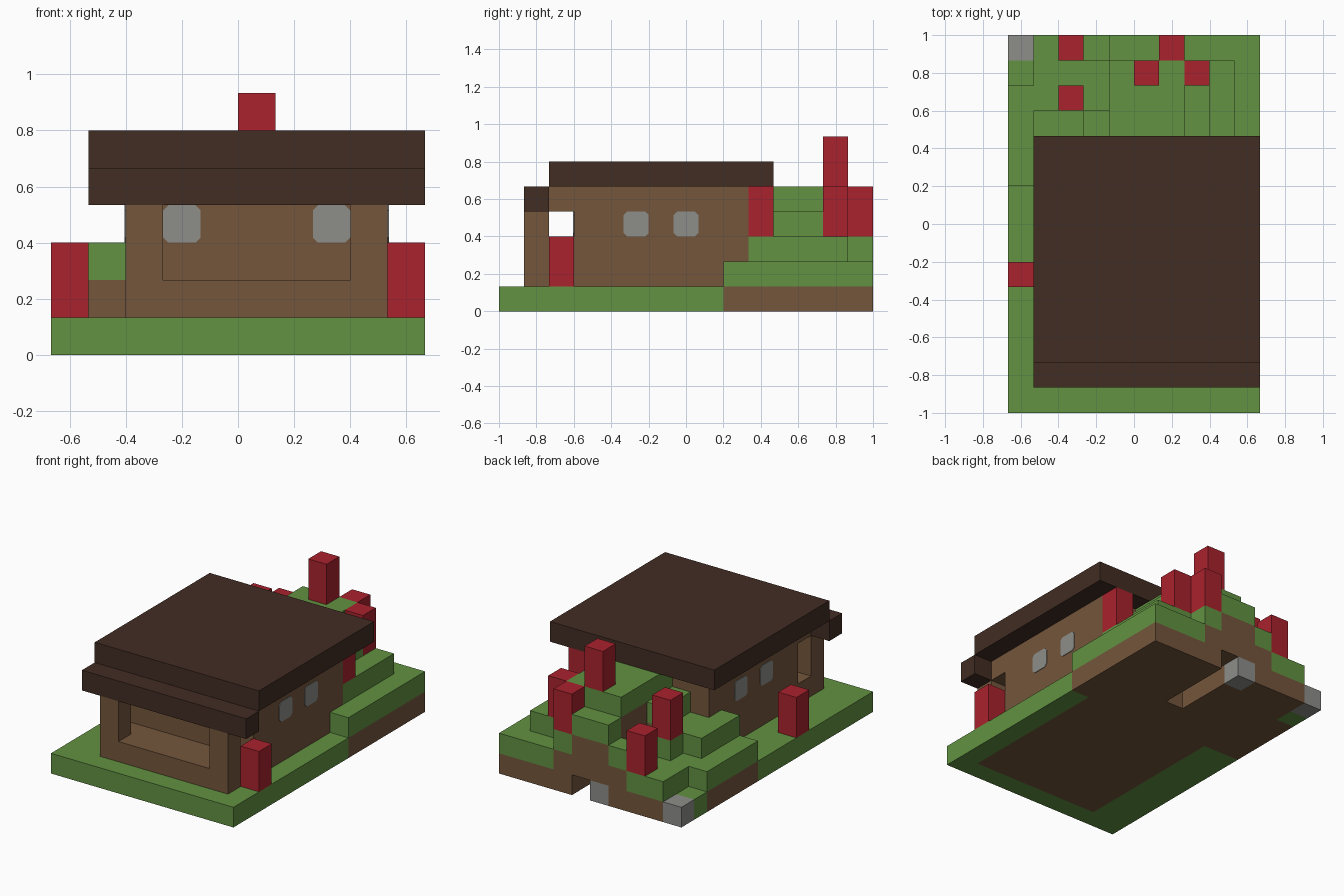
import bpy, bmesh, math
from mathutils import Vector

cube = bpy.data.objects.get("Cube")
if cube:
    bpy.data.objects.remove(cube, do_unlink=True)

U = 2 / 15                      # edge of one block
ORIGIN = Vector((5, 7.5, 0))    # centre of the plot, in blocks


def material(name, rgb):
    m = bpy.data.materials.new(name)
    m.use_nodes = True
    m.diffuse_color = (*rgb, 1)
    m.node_tree.nodes["Principled BSDF"].inputs["Base Color"].default_value = (*rgb, 1)
    return m


MATS = {
    "grass": material("grass green", (0.122, 0.287, 0.054)),
    "earth": material("earth brown", (0.174, 0.093, 0.045)),
    "roof": material("dark roof brown", (0.054, 0.026, 0.017)),
    "red": material("red", (0.40, 0.016, 0.027)),
    "stone": material("stone grey", (0.27, 0.275, 0.255)),
}

blocks = {}                     # cell -> (part name, colour)


def fill(part, colour, x, y, z):
    """Fill a box of blocks; each range is (start, end)."""
    for i in range(*x):
        for j in range(*y):
            for k in range(*z):
                blocks[i, j, k] = (part, colour)


def clear(x, y, z):
    for i in range(*x):
        for j in range(*y):
            for k in range(*z):
                blocks.pop((i, j, k), None)


# Ground: flat lawn in front, stepped hill behind (heights per row)
HILL = ["2311111112", "2334555432", "2334555432",
        "2232555432", "1222555332", "1223443222"]
fill("ground", "grass", (0, 10), (0, 9), (0, 1))
for j, row in enumerate(HILL, start=9):
    for i, h in enumerate(map(int, row)):
        fill("ground", "earth", (i, i + 1), (j, j + 1), (0, h - 1))
        fill("ground", "grass", (i, i + 1), (j, j + 1), (h - 1, h))
fill("ground", "earth", (2, 9), (1, 10), (0, 1))

# Tunnel into the hill and the stones beside it
clear((5, 6), (11, 15), (0, 1))
fill("stones", "stone", (4, 5), (14, 15), (0, 1))
fill("stones", "stone", (0, 1), (14, 15), (0, 1))

# House: main body, porch floor, posts and lintel
fill("house", "earth", (2, 9), (3, 10), (1, 5))
fill("house", "earth", (2, 9), (1, 3), (1, 2))
for i in (2, 8):
    fill("house", "earth", (i, i + 1), (1, 2), (2, 4))
fill("house", "earth", (2, 9), (2, 3), (4, 5))

# Roof slab and porch eave
fill("roof", "roof", (1, 10), (2, 11), (5, 6))
fill("roof", "roof", (1, 10), (1, 2), (4, 5))

# Red posts, two blocks tall: column, row, foot height
for i, j, k in [(9, 2, 1), (0, 5, 1), (8, 10, 3), (2, 12, 3),
                (5, 13, 5), (7, 13, 3), (2, 14, 2), (6, 14, 3)]:
    fill("red_posts", "red", (i, i + 1), (j, j + 1), (k, k + 2))


def finish(name, bm, colours):
    mesh = bpy.data.meshes.new(name)
    bm.to_mesh(mesh)
    bm.free()
    for c in colours:
        mesh.materials.append(MATS[c])
    obj = bpy.data.objects.new(name, mesh)
    bpy.context.collection.objects.link(obj)
    return obj


def build_part(part):
    """Skin the exposed block sides of one part, then merge flat areas."""
    cells = {c: v[1] for c, v in blocks.items() if v[0] == part}
    colours = sorted(set(cells.values()))
    bm = bmesh.new()
    for cell, colour in cells.items():
        centre = Vector(cell) + Vector((0.5, 0.5, 0.5)) - ORIGIN
        for axis in range(3):
            for sign in (-1, 1):
                near = list(cell)
                near[axis] += sign
                if tuple(near) in blocks:
                    continue
                n, a, b = Vector(), Vector(), Vector()
                n[axis] = sign / 2
                a[(axis + 1) % 3] = 0.5
                b[(axis + 2) % 3] = sign / 2
                corners = (-a - b, a - b, a + b, b - a)
                face = bm.faces.new([bm.verts.new((centre + n + c) * U) for c in corners])
                face.material_index = colours.index(colour)
    bmesh.ops.remove_doubles(bm, verts=bm.verts, dist=0.001)
    bmesh.ops.dissolve_limit(bm, angle_limit=math.radians(1), verts=bm.verts,
                             edges=bm.edges, delimit={'MATERIAL'})
    finish(part, bm, colours)


for part in ("ground", "stones", "house", "roof", "red_posts"):
    build_part(part)


def window(name, centre, normal):
    """Thin pane with clipped corners, lying on a wall."""
    across = Vector((0, 0, 1)).cross(normal)
    h, c = 0.5, 0.36
    outline = [(h, -c), (h, c), (c, h), (-c, h), (-h, c), (-h, -c), (-c, -h), (c, -h)]
    base = (Vector(centre) - ORIGIN) * U
    bm = bmesh.new()
    face = bm.faces.new([bm.verts.new(base + (across * s + Vector((0, 0, t))) * U)
                         for s, t in outline])
    out = bmesh.ops.extrude_face_region(bm, geom=[face])
    tips = [g for g in out["geom"] if isinstance(g, bmesh.types.BMVert)]
    bmesh.ops.translate(bm, verts=tips, vec=normal * 0.004)
    bmesh.ops.recalc_face_normals(bm, faces=bm.faces)
    finish(name, bm, ["stone"])


# Two windows on each side wall and two under the porch
for j, place in ((5.5, "front"), (7.5, "back")):
    window("left_window_" + place, (9, j, 3.5), Vector((1, 0, 0)))
    window("right_window_" + place, (2, j, 3.5), Vector((-1, 0, 0)))
for i, side in ((3.5, "right"), (7.5, "left")):
    window("porch_window_" + side, (i, 3, 3.5), Vector((0, -1, 0)))
